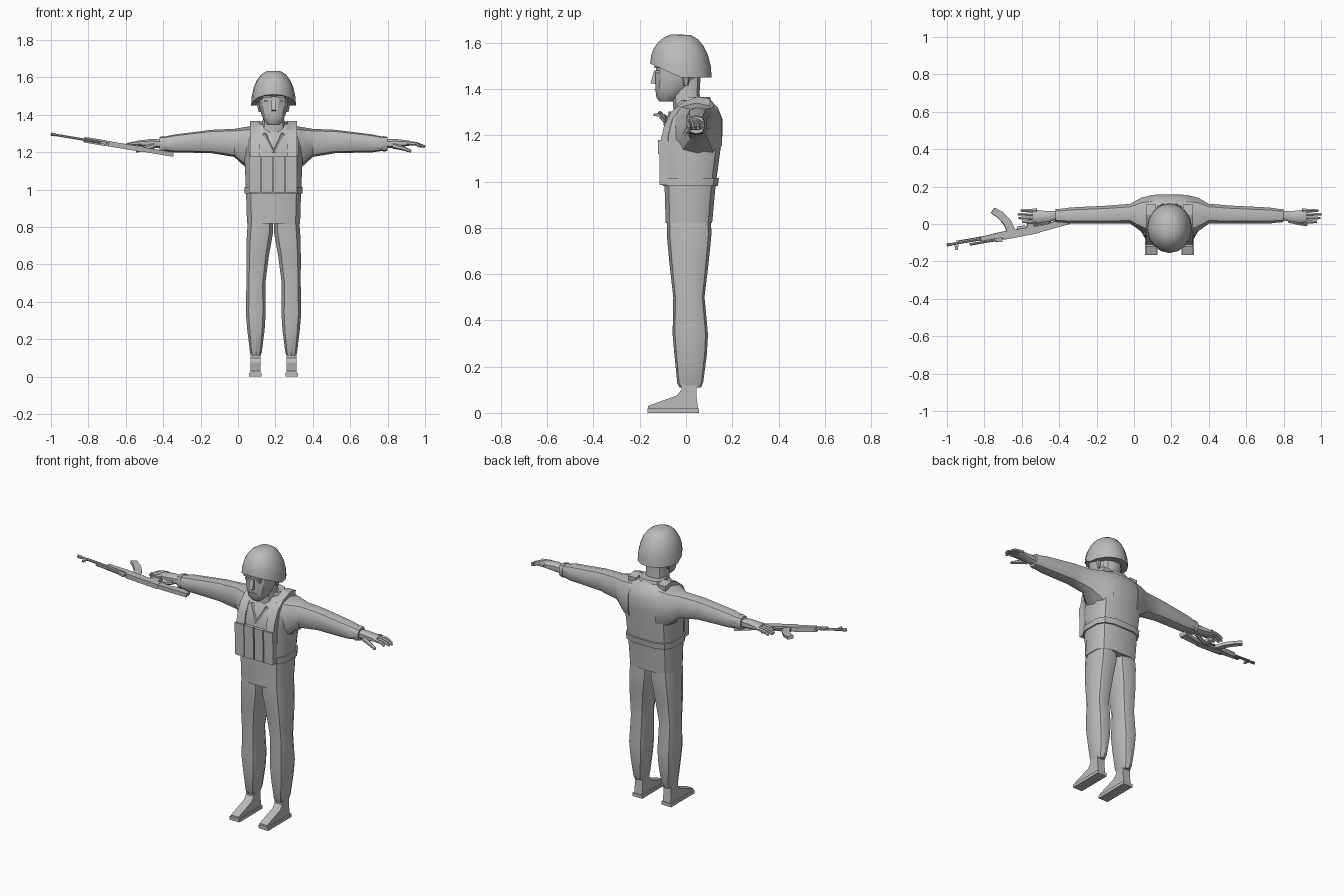
import bpy, bmesh
from math import sin, cos, pi, radians
from mathutils import Matrix, Vector

if "Cube" in bpy.data.objects:
    bpy.data.objects.remove(bpy.data.objects["Cube"])

material = bpy.data.materials.new("plain_grey")
material.use_nodes = True
material.diffuse_color = (.5, .5, .5, 1)
shader = material.node_tree.nodes["Principled BSDF"]
shader.inputs["Base Color"].default_value = material.diffuse_color

# The figure stands to one side, because the rifle reaches far out on the right
BODY = Matrix.Translation((.19, 0, 0))
MIRRORED = BODY @ Matrix.Scale(-1, 4, (1, 0, 0))
SIDES = {"left": BODY, "right": MIRRORED}
# Maps a profile drawn in y and z, extruded along x
SIDEWAYS = Matrix(((0, 0, 1, 0), (1, 0, 0, 0), (0, 1, 0, 0), (0, 0, 0, 1)))


def skin(name, rings, place=BODY, angle=32):
    """Bridge equal rings of points, cap the ends, place and shade the part."""
    bm = bmesh.new()
    loops = [[bm.verts.new(point) for point in points] for points in rings]
    for lower, upper in zip(loops, loops[1:]):
        for i in range(len(lower)):
            bm.faces.new((lower[i - 1], lower[i], upper[i], upper[i - 1]))
    bm.faces.new(loops[0])
    bm.faces.new(loops[-1])
    bm.transform(place)
    bmesh.ops.recalc_face_normals(bm, faces=bm.faces)
    mesh = bpy.data.meshes.new(name)
    bm.to_mesh(mesh)
    bm.free()
    mesh.materials.append(material)
    part = bpy.data.objects.new(name, mesh)
    bpy.context.collection.objects.link(part)
    bpy.ops.object.select_all(action="DESELECT")
    part.select_set(True)
    bpy.context.view_layer.objects.active = part
    bpy.ops.object.shade_smooth_by_angle(angle=radians(angle))


def oval(low_a, high_a, low_b, high_b, sides, power):
    """Rounded cross-section between two pairs of limits."""
    points = []
    for i in range(sides):
        turn = 2 * pi * (i + .5) / sides
        pair = []
        for wave, low, high in ((cos(turn), low_a, high_a), (sin(turn), low_b, high_b)):
            bulge = abs(wave) ** power * (1 if wave > 0 else -1)
            pair.append((low + high + (high - low) * bulge) / 2)
        points.append(pair)
    return points


def upright(name, rows, place=BODY, sides=12, power=.7):
    """Rows hold height, inner and outer x, front and back y."""
    skin(name, [[(a, b, height) for a, b in oval(*limits, sides, power)]
                for height, *limits in rows], place)


def centred(name, rows, power=.7):
    """Rows hold height, half width, front and back y."""
    upright(name, [(height, -half, half, front, back) for height, half, front, back in rows], power=power)


def sideways(name, rows, place, sides=10):
    """Rows hold distance out, front and back y, bottom and top z."""
    skin(name, [[(out, a, b) for a, b in oval(*limits, sides, .75)]
                for out, *limits in rows], place)


def prism(name, profile, near, far, place):
    """Extrude a flat profile."""
    skin(name, [[(a, b, depth) for a, b in profile] for depth in (near, far)], place, 25)


def box(name, x0, x1, y0, y1, z0, z1, place=BODY):
    prism(name, [(x0, y0), (x1, y0), (x1, y1), (x0, y1)], z0, z1, place)


def tube(name, path, start, end, place, sides=6):
    """Tapered tube along a path of points."""
    path = [Vector(point) for point in path]
    last = len(path) - 1
    rings = []
    for i, point in enumerate(path):
        aim = (path[min(i + 1, last)] - path[max(i - 1, 0)]).to_track_quat("Z", "Y")
        radius = start + (end - start) * i / last
        rings.append([point + aim @ Vector((radius * cos(turn), radius * sin(turn), 0))
                      for turn in (2 * pi * (k + .5) / sides for k in range(sides))])
    skin(name, rings, place)


# Jacket, belt and collar
centred("jacket", [(.82, .145, -.09, .115), (.98, .15, -.095, .13), (1.2, .16, -.1, .16),
                   (1.27, .16, -.08, .16), (1.32, .135, -.05, .14), (1.35, .085, -.03, .11)], power=.6)
centred("belt", [(.98, .158, -.105, .14), (1.015, .158, -.105, .145)], power=.6)
centred("collar", [(1.32, .09, -.045, .12), (1.365, .075, -.015, .105)])

# Row of chest pouches with flaps
width, pitch = .06, .065
for i in range(4):
    x = (i - 2) * pitch
    box(f"pouch_{i + 1}", x, x + width, -.115, -.07, .985, 1.17)
    box(f"pouch_flap_{i + 1}", x, x + width, -.12, -.1, 1.12, 1.18)

# Head and neck
centred("neck", [(1.29, .07, -.055, .075), (1.38, .058, -.06, .06), (1.46, .06, -.06, .065)])
centred("head", [(1.345, .03, -.115, -.06), (1.365, .05, -.13, -.02), (1.4, .066, -.135, .02),
                 (1.45, .08, -.135, .06), (1.54, .083, -.13, .085)], power=.85)
prism("nose", [(-.12, 1.42), (-.153, 1.425), (-.138, 1.48), (-.12, 1.48)], -.012, .012, BODY @ SIDEWAYS)
box("mouth", -.024, .024, -.137, -.12, 1.395, 1.4)
for side, place in SIDES.items():
    box(side + "_eye", .02, .05, -.134, -.115, 1.47, 1.48, place)
    box(side + "_brow", .012, .055, -.139, -.115, 1.49, 1.5, place)
    upright(side + "_ear", [(1.415, .07, .08, -.01, .01), (1.475, .07, .094, -.02, .02)], place, sides=6)

# Helmet: dome over a rim that rises at the brow
rings, around, steps = [], 16, 6
for step in range(steps):
    rise = step / steps * pi / 2
    ring = []
    for i in range(around):
        turn = 2 * pi * i / around
        rim = 1.45 + .06 * max(0, -sin(turn))
        reach = cos(rise) ** .85
        ring.append((.12 * reach * cos(turn), -.022 + .133 * reach * sin(turn),
                     rim + (1.64 - rim) * sin(rise)))
    rings.append(ring)
rings.append([(x * .1, -.022 + (y + .022) * .1, 1.635) for x, y, z in rings[-1]])
skin("helmet", rings, angle=40)

for side, place in SIDES.items():
    profile_plane = place @ SIDEWAYS
    # Vest strap over the shoulder, and edge of the open neck
    prism(side + "_strap", [(-.112, 1.17), (-.095, 1.24), (-.065, 1.3), (-.01, 1.345), (.05, 1.367),
                            (.105, 1.358), (.1, 1.3), (0, 1.28), (-.06, 1.17)], .072, .125, profile_plane)
    tube(side + "_lapel", [(0, -.095, 1.2), (.05, -.065, 1.3)], .01, .01, place, sides=4)
    # Sleeve, cuff and hand
    sideways(side + "_sleeve", [(.09, -.075, .16, 1.08, 1.347), (.15, -.045, .145, 1.12, 1.335),
                                (.21, 0, .11, 1.175, 1.325), (.33, 0, .1, 1.195, 1.32),
                                (.53, 0, .09, 1.2, 1.295), (.6, .01, .08, 1.21, 1.28)], place)
    sideways(side + "_cuff", [(.585, .005, .083, 1.203, 1.287), (.61, .01, .08, 1.207, 1.282)], place)
    sideways(side + "_palm", [(.6, .02, .07, 1.22, 1.27), (.65, .01, .07, 1.222, 1.273),
                              (.73, .003, .08, 1.235, 1.262)], place, sides=8)
    for i, tip in enumerate((.785, .805, .81, .795)):
        y = .012 + i * .02
        tube(f"{side}_finger_{i + 1}", [(.71, y, 1.25), (.765, y, 1.245), (tip, y, 1.23)], .012, .007, place)
    tube(side + "_thumb", [(.64, .02, 1.235), (.69, .005, 1.222), (.735, -.005, 1.205)], .016, .008, place)
    # Trouser leg
    upright(side + "_trouser_leg", [(.84, 0, .138, -.083, .108), (.77, 0, .145, -.083, .11),
                                    (.65, .022, .148, -.072, .098), (.5, .042, .147, -.055, .08),
                                    (.34, .04, .15, -.058, .095), (.25, .046, .142, -.05, .09),
                                    (.13, .062, .127, -.038, .074), (.11, .07, .12, -.028, .065)],
            place, sides=10)
    # Boot and sole
    prism(side + "_boot", [(.055, 0), (-.165, 0), (-.165, .03), (-.11, .05), (-.04, .075),
                           (-.02, .1), (-.02, .14), (.045, .14), (.045, .07)], .07, .122, profile_plane)
    prism(side + "_boot_sole", [(.057, 0), (-.167, 0), (-.167, .02), (.057, .02)], .064, .13, profile_plane)

# Rifle lying on its side: first axis to the muzzle, second towards the magazine
butt, muzzle = Vector((-.345, 0, 1.188)), Vector((-1, -.112, 1.297))
length = (muzzle - butt).length
along = (muzzle - butt).normalized()
down = (Vector((0, 1, 0)) - along * along.y).normalized()
RIFLE = Matrix((along, down, along.cross(down))).transposed().to_4x4()
RIFLE.translation = butt
for part, half, profile in (
        ("stock", .012, [(0, 0), (.18, -.018), (.18, .018), (.12, .02), (0, .046)]),
        ("receiver", .014, [(.17, -.02), (.36, -.024), (.38, -.01), (.38, .02), (.17, .02)]),
        ("grip", .011, [(.195, .015), (.235, .015), (.21, .075), (.18, .07)]),
        ("trigger_guard", .003, [(.235, .018), (.285, .018), (.28, .034), (.24, .034)]),
        ("magazine", .009, [(.295, .015), (.34, .015), (.352, .06), (.38, .1), (.41, .13),
                            (.385, .153), (.345, .122), (.312, .075)]),
        ("handguard", .015, [(.37, -.012), (.49, -.01), (.49, .012), (.37, .02)]),
        ("rear_sight", .007, [(.37, -.01), (.415, -.01), (.405, -.03), (.375, -.034)]),
        ("front_sight", .005, [(.61, 0), (.635, 0), (.63, -.036), (.62, -.036)])):
    prism("rifle_" + part, profile, -half, half, RIFLE)
for part, begin, end, drop, radius in (
        ("barrel", .48, length, 0, .007), ("gas_tube", .37, .55, -.018, .007),
        ("muzzle_brake", .65, length, 0, .009), ("cleaning_rod", .48, .62, .011, .003)):
    tube("rifle_" + part, [(begin, drop, 0), (end, drop, 0)], radius, radius, RIFLE, sides=8)
